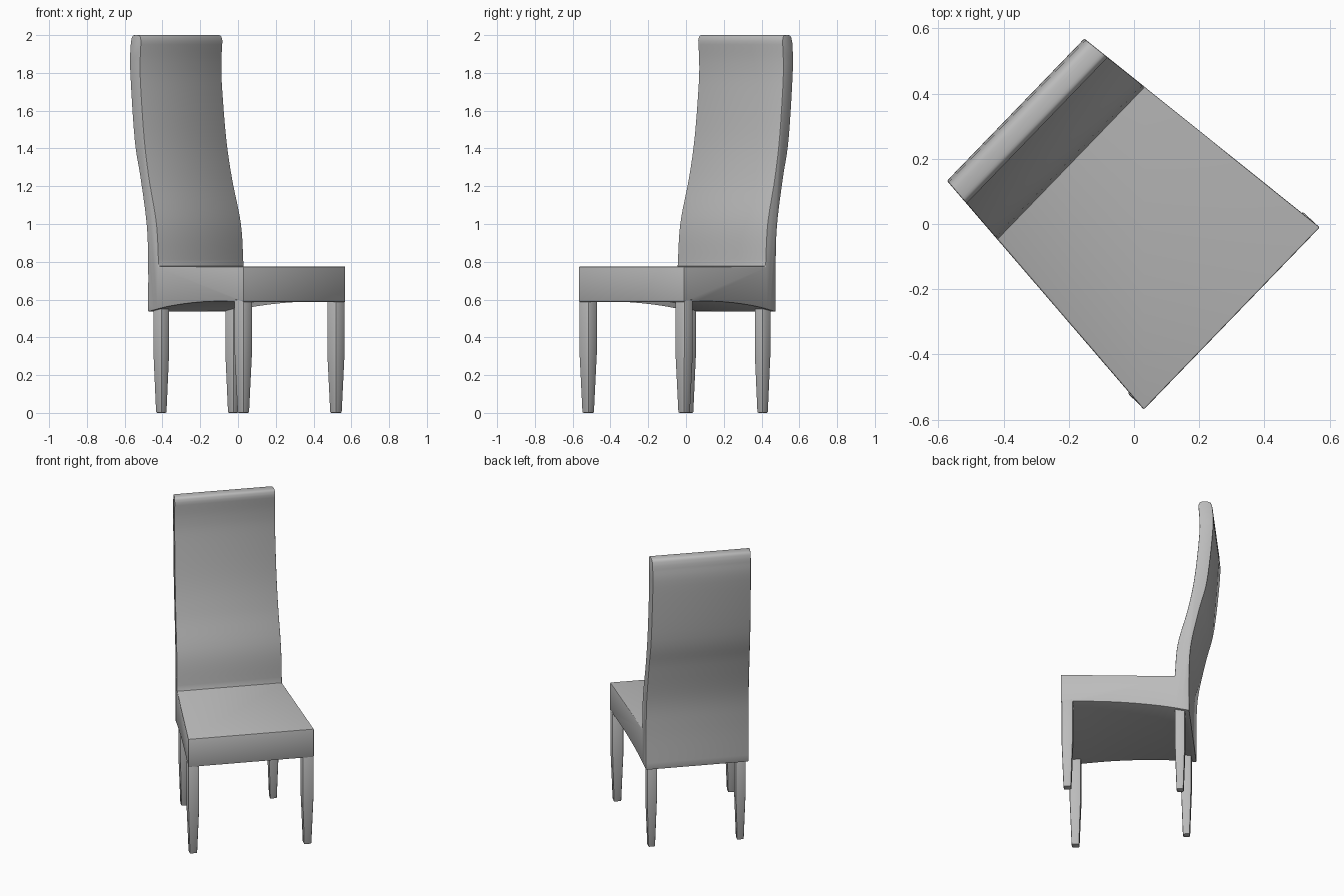
import bpy, bmesh, math
from mathutils import Matrix, Vector

cube = bpy.data.objects.get("Cube")
if cube:
    bpy.data.objects.remove(cube, do_unlink=True)

# One plain grey for the whole chair
GREY = (0.5, 0.5, 0.5, 1)
grey = bpy.data.materials.new("plain_grey")
grey.use_nodes = True
grey.diffuse_color = GREY
grey.node_tree.nodes["Principled BSDF"].inputs["Base Color"].default_value = GREY

# Chair frame: local x points forward, local y to the chair's left
TURN = Matrix.Rotation(math.radians(-44), 4, "Z")


def half_width(u):
    """The chair narrows evenly from front to back."""
    return 0.35 + 0.0925 * u


def smooth_path(points, steps=6):
    """Catmull-Rom curve through the points."""
    pts = [Vector(p) for p in points]
    pts = [2 * pts[0] - pts[1]] + pts + [2 * pts[-1] - pts[-2]]
    out = []
    for a, b, c, d in zip(pts, pts[1:], pts[2:], pts[3:]):
        for i in range(steps):
            t = i / steps
            out.append(0.5 * (2 * b + (c - a) * t + (2 * a - 5 * b + 4 * c - d) * t**2
                              + (3 * b - a - 3 * c + d) * t**3))
    return out + [pts[-2]]


def finish(name, bm, bevel, segments):
    bmesh.ops.recalc_face_normals(bm, faces=bm.faces)
    mesh = bpy.data.meshes.new(name)
    bm.to_mesh(mesh)
    bm.free()
    mesh.transform(TURN)
    mesh.materials.append(grey)
    obj = bpy.data.objects.new(name, mesh)
    bpy.context.collection.objects.link(obj)
    bpy.ops.object.select_all(action="DESELECT")
    obj.select_set(True)
    bpy.context.view_layer.objects.active = obj
    mod = obj.modifiers.new("soft_edges", "BEVEL")
    mod.width = bevel
    mod.segments = segments
    mod.limit_method = "ANGLE"
    mod.angle_limit = math.radians(50)
    bpy.ops.object.modifier_apply(modifier=mod.name)
    bpy.ops.object.shade_smooth_by_angle(angle=math.radians(35))


# Seat and tall curved back, cut from one side profile
back_front = smooth_path([(-0.27, 0.775), (-0.288, 1.0), (-0.348, 1.24),
                          (-0.387, 1.45), (-0.415, 1.72), (-0.42, 1.85), (-0.413, 1.97)])
back_rear = smooth_path([(-0.498, 1.96), (-0.503, 1.82), (-0.467, 1.45), (-0.418, 1.24),
                         (-0.37, 1.0), (-0.358, 0.8), (-0.358, 0.535)])
top_roll = smooth_path([(-0.413, 1.97), (-0.42, 1.992), (-0.435, 2.0),
                        (-0.47, 2.0), (-0.488, 1.99), (-0.498, 1.96)], 3)
apron = smooth_path([(-0.358, 0.535), (-0.2, 0.562), (0, 0.582), (0.2, 0.59), (0.417, 0.587)])
profile = [Vector((0.417, 0.775))] + back_front + top_roll[1:] + back_rear[1:] + apron[1:]

bm = bmesh.new()
sides = [[bm.verts.new((p.x, s * half_width(p.x), p.y)) for p in profile] for s in (-1, 1)]
for side in sides:
    bm.faces.new(side)
for i in range(len(profile)):
    j = (i + 1) % len(profile)
    bm.faces.new((sides[0][i], sides[0][j], sides[1][j], sides[1][i]))
finish("seat_and_back", bm, 0.005, 2)

# Legs: square posts with a small shoulder, tapering to the floor
SECTIONS = [(0, 0.68), (0.285, 0.97), (0.31, 1.0), (0.6, 1.0)]


def leg(name, u, v, size):
    bm = bmesh.new()
    rings = []
    for z, scale in SECTIONS:
        h = size * scale / 2
        rings.append([bm.verts.new((u + a * h, v + b * h, z))
                      for a, b in ((-1, -1), (1, -1), (1, 1), (-1, 1))])
    bm.faces.new(rings[0])
    bm.faces.new(rings[-1])
    for low, high in zip(rings, rings[1:]):
        for i in range(4):
            j = (i + 1) % 4
            bm.faces.new((low[i], low[j], high[j], high[i]))
    finish(name, bm, 0.006, 2)


for label, side in (("left", 1), ("right", -1)):
    leg("front_leg_" + label, 0.38, side * 0.353, 0.068)
    leg("back_leg_" + label, -0.30, side * 0.274, 0.062)
